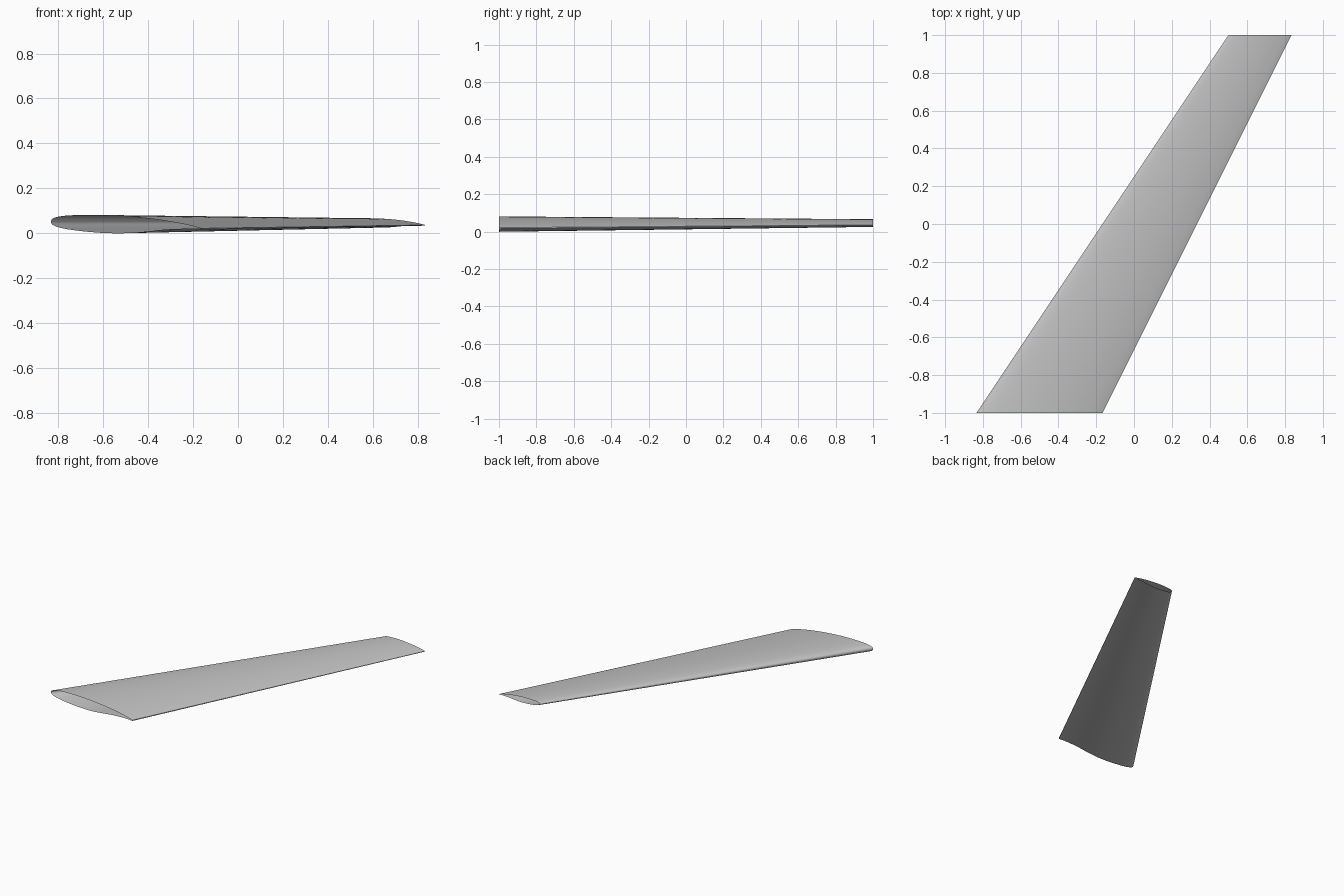
import bpy
import bmesh
import math

default_cube = bpy.data.objects.get("Cube")
if default_cube:
    bpy.data.objects.remove(default_cube, do_unlink=True)

# Section heights in thousandths of the chord, at cosine-spaced stations
UPPER = [0, 23.6, 39, 49.5, 56.5, 60, 58.4, 52.2, 41.8, 28.5, 15.7, 5, 0]
LOWER = [0, 23.6, 39, 49.5, 56.7, 59.8, 54.7, 38.5, 20, 9.5, 6, 7, 9]
TWIST = 0.045          # nose-up drop of the trailing edge per chord
SUBSTEPS = 4
LEADING_HEIGHT = 0.0515


def spline(a, b, c, d, t):
    """Catmull-Rom value between b and c."""
    return b + t / 2 * (c - a + t * (2 * a - 5 * b + 4 * c - d
                                     + t * (3 * (b - c) + d - a)))


def airfoil():
    """Unit-chord outline: upper trailing edge, nose, lower trailing edge."""
    heights = UPPER[::-1] + [-h for h in LOWER[1:]]
    last = len(heights) - 1
    points = []
    for k in range(last * SUBSTEPS + 1):
        i = min(k // SUBSTEPS, last - 1)
        t = k / SUBSTEPS - i
        around = [heights[min(max(j, 0), last)] for j in range(i - 1, i + 3)]
        x = (1 + math.cos(math.tau * k / (last * SUBSTEPS))) / 2
        points.append((x, spline(*around, t) / 1000 - TWIST * x))
    return points


def add_section(bm, outline, nose_x, chord, y):
    return [bm.verts.new((nose_x + chord * x, y, LEADING_HEIGHT + chord * z))
            for x, z in outline]


# Swept, tapered wing skin with open ends
bm = bmesh.new()
outline = airfoil()
root = add_section(bm, outline, -5 / 6, 2 / 3, -1)
tip = add_section(bm, outline, 1 / 2, 1 / 3, 1)
count = len(outline)
for i in range(count):
    j = (i + 1) % count          # the last face closes the blunt trailing edge
    bm.faces.new((tip[i], tip[j], root[j], root[i]))

mesh = bpy.data.meshes.new("wing_skin")
bm.to_mesh(mesh)
bm.free()
wing = bpy.data.objects.new("wing_skin", mesh)
bpy.context.collection.objects.link(wing)

# Plain grey finish
grey = bpy.data.materials.new("wing_grey")
grey.use_nodes = True
colour = (0.55, 0.55, 0.55, 1)
grey.diffuse_color = colour
grey.node_tree.nodes["Principled BSDF"].inputs["Base Color"].default_value = colour
mesh.materials.append(grey)

# Smooth skin, crisp trailing edge
bpy.ops.object.select_all(action="DESELECT")
wing.select_set(True)
bpy.context.view_layer.objects.active = wing
bpy.ops.object.shade_smooth_by_angle(angle=math.radians(40))
